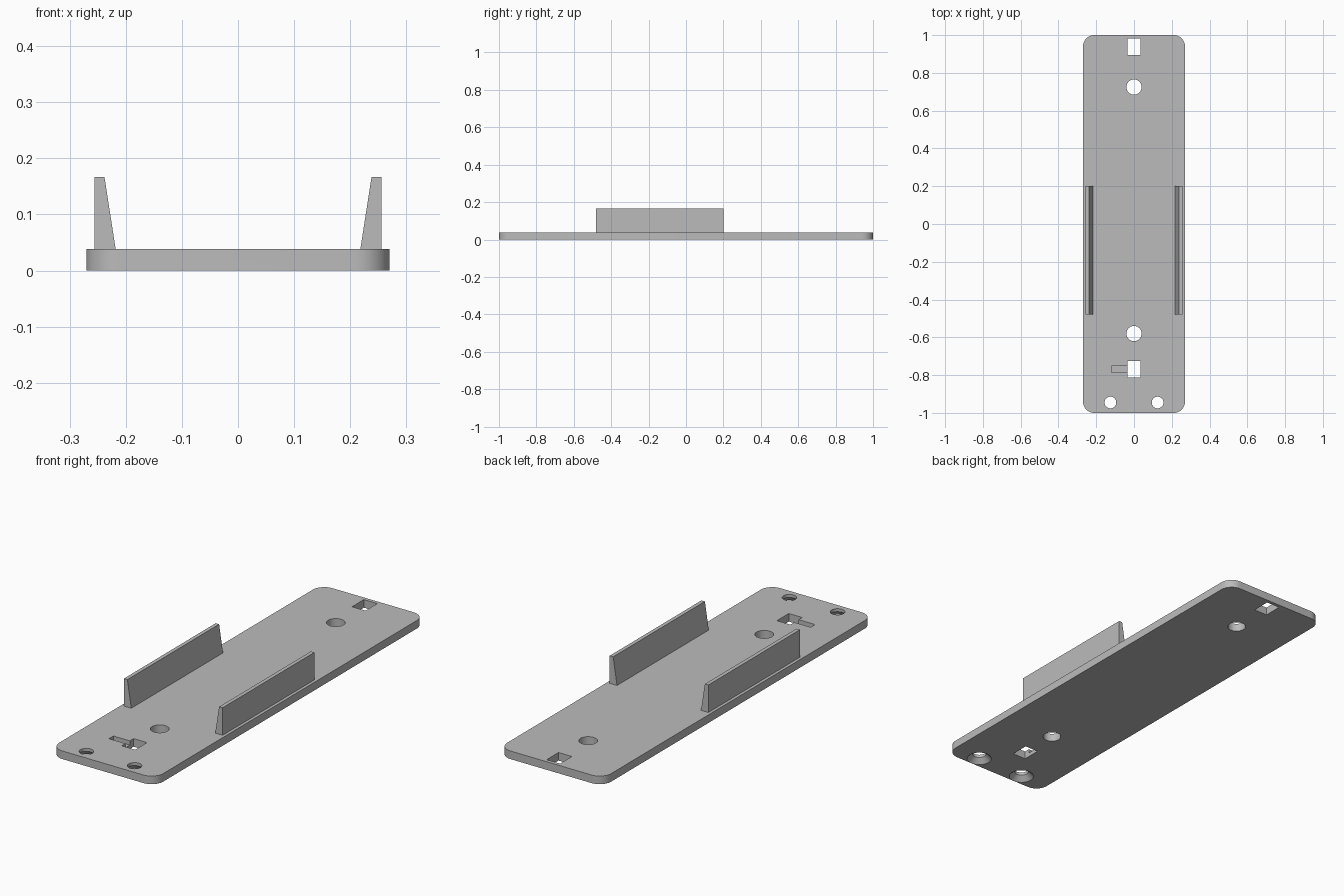
import bpy, bmesh, math

cube = bpy.data.objects.get("Cube")
if cube:
    bpy.data.objects.remove(cube, do_unlink=True)

W, L, T, R = 0.27, 1.0, 0.038, 0.06   # plate half width, half length, thickness, corner radius

grey = bpy.data.materials.new("plain grey")
grey.use_nodes = True
grey.diffuse_color = (0.5, 0.5, 0.5, 1)
grey.node_tree.nodes["Principled BSDF"].inputs["Base Color"].default_value = (0.5, 0.5, 0.5, 1)


def make_object(name, bm):
    bmesh.ops.recalc_face_normals(bm, faces=bm.faces)
    mesh = bpy.data.meshes.new(name)
    bm.to_mesh(mesh)
    bm.free()
    mesh.materials.append(grey)
    obj = bpy.data.objects.new(name, mesh)
    bpy.context.collection.objects.link(obj)
    return obj


def extrude_profile(name, points, direction):
    bm = bmesh.new()
    face = bm.faces.new([bm.verts.new(p) for p in points])
    new = bmesh.ops.extrude_face_region(bm, geom=[face])["geom"]
    bmesh.ops.translate(bm, verts=[v for v in new if isinstance(v, bmesh.types.BMVert)], vec=direction)
    return make_object(name, bm)


def box(name, x0, x1, y0, y1, z0, z1):
    return extrude_profile(name, [(x0, y0, z0), (x1, y0, z0), (x1, y1, z0), (x0, y1, z0)], (0, 0, z1 - z0))


def lathe(name, x, y, profile, sides=40):
    """Round cutter from a list of (radius, height) rings."""
    bm = bmesh.new()
    rings = [[bm.verts.new((x + r * math.cos(math.tau * i / sides), y + r * math.sin(math.tau * i / sides), z))
              for i in range(sides)] for r, z in profile]
    for low, high in zip(rings, rings[1:]):
        for i in range(sides):
            j = (i + 1) % sides
            bm.faces.new((low[i], low[j], high[j], high[i]))
    bm.faces.new(rings[0])
    bm.faces.new(rings[-1])
    return make_object(name, bm)


# Base plate with rounded corners
outline = []
for k, (sx, sy) in enumerate([(1, 1), (-1, 1), (-1, -1), (1, -1)]):
    for i in range(13):
        a = math.pi / 2 * (k + i / 12)
        outline.append((sx * (W - R) + R * math.cos(a), sy * (L - R) + R * math.sin(a), 0))
plate = extrude_profile("base_plate", outline, (0, 0, T))

# Cutters: round holes, countersunk screw holes, square openings, shallow slot
cutters = [lathe("round_hole_cutter", 0, y, [(0.04, -0.05), (0.04, 0.1)]) for y in (0.725, -0.58)]
cutters += [lathe("screw_hole_cutter", x, -0.945, [(0.055, -0.01), (0.055, 0), (0.031, 0.024), (0.031, 0.1)])
            for x in (-0.125, 0.125)]
cutters += [box("square_hole_cutter", -0.035, 0.035, y - 0.044, y + 0.044, -0.05, 0.1) for y in (0.939, -0.768)]
cutters.append(box("slot_cutter", -0.12, 0, -0.785, -0.752, 0.018, 0.1))
for cutter in cutters:
    cutter.hide_render = True
    cutter.hide_viewport = True
    cut = plate.modifiers.new(cutter.name, "BOOLEAN")
    cut.operation = "DIFFERENCE"
    cut.solver = "EXACT"
    cut.object = cutter

# Apply the cuts and remove the helpers
graph = bpy.context.evaluated_depsgraph_get()
cut_mesh = bpy.data.meshes.new_from_object(plate.evaluated_get(graph))
plate.modifiers.clear()
plate.data = cut_mesh
for cutter in cutters:
    bpy.data.objects.remove(cutter, do_unlink=True)

bpy.context.view_layer.objects.active = plate
plate.select_set(True)
bpy.ops.object.shade_smooth_by_angle(angle=math.radians(30))

# Side rails: vertical outside, sloping inside
for side, sign in (("left", 1), ("right", -1)):
    section = [(0.218, T), (0.256, T), (0.256, 0.167), (0.238, 0.167)]
    extrude_profile(side + "_rail", [(sign * x, -0.48, z) for x, z in section], (0, 0.68, 0))
